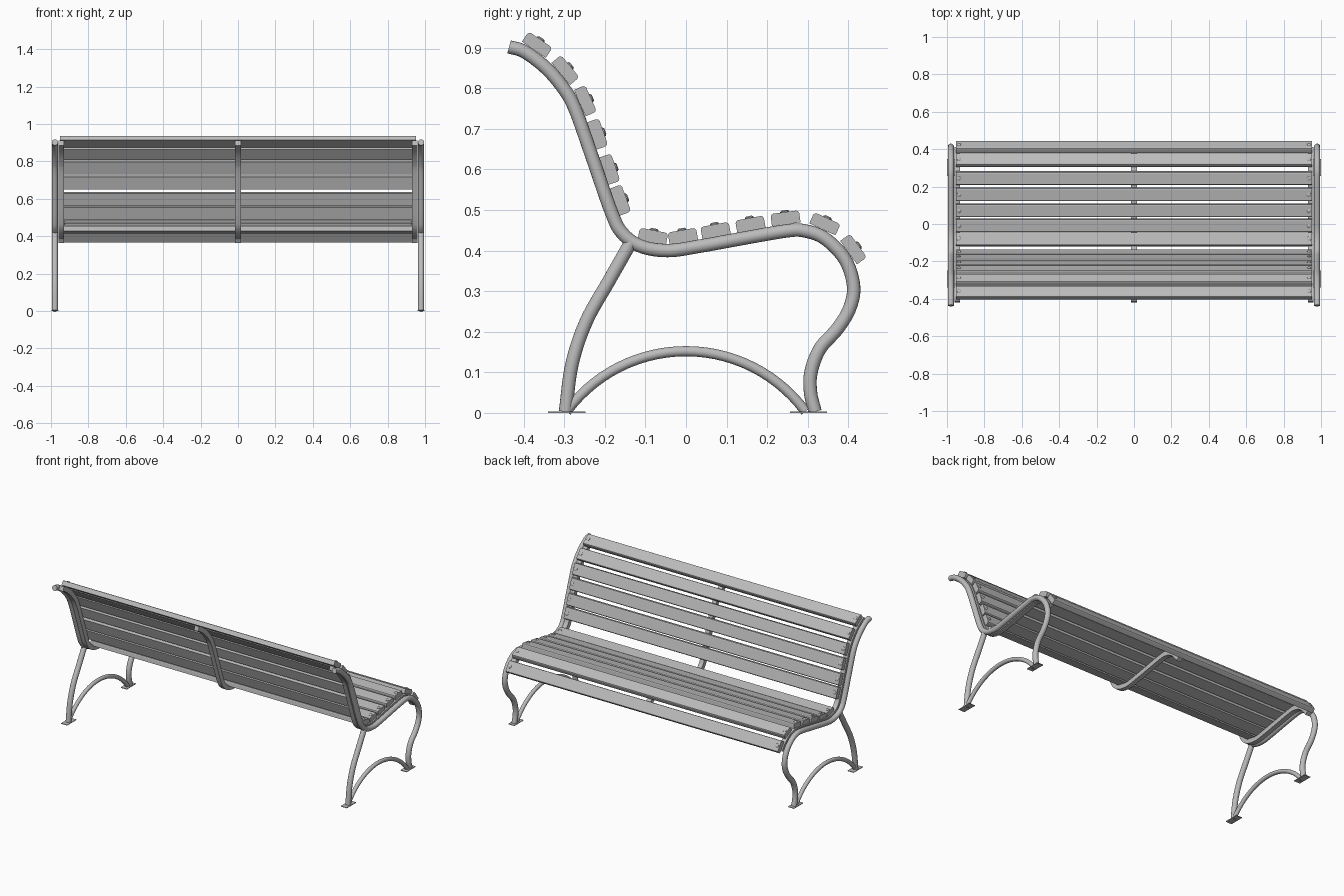
import bpy, bmesh, math
from mathutils import Vector

cube = bpy.data.objects.get("Cube")
if cube:
    bpy.data.objects.remove(cube)

grey = bpy.data.materials.new("galvanised grey")
grey.use_nodes = True
COLOUR = (0.5, 0.5, 0.5, 1)
grey.diffuse_color = COLOUR
grey.node_tree.nodes["Principled BSDF"].inputs["Base Color"].default_value = COLOUR

TUBE_R, TUBE_X, SLAT_X = 0.0165, 0.979, 0.953
SLAT_W, SLAT_T = 0.071, 0.030


def finish(name, bm, smooth=False):
    bmesh.ops.recalc_face_normals(bm, faces=bm.faces)
    mesh = bpy.data.meshes.new(name)
    bm.to_mesh(mesh)
    bm.free()
    mesh.materials.append(grey)
    ob = bpy.data.objects.new(name, mesh)
    bpy.context.collection.objects.link(ob)
    if smooth:
        bpy.ops.object.select_all(action='DESELECT')
        ob.select_set(True)
        bpy.context.view_layer.objects.active = ob
        bpy.ops.object.shade_smooth_by_angle(angle=math.radians(40))
    return ob


def loft(bm, rings):
    """Skin a list of closed rings and cap both ends."""
    rings = [[bm.verts.new(p) for p in ring] for ring in rings]
    n = len(rings[0])
    for a, b in zip(rings, rings[1:]):
        for i in range(n):
            j = (i + 1) % n
            bm.faces.new((a[i], a[j], b[j], b[i]))
    bm.faces.new(rings[0])
    bm.faces.new(rings[-1])


def spline(points, steps=7):
    """Smooth curve through side-profile points (y, z)."""
    p = [Vector(q) for q in points]
    p = [2 * p[0] - p[1]] + p + [2 * p[-1] - p[-2]]
    out = []
    for a, b, c, d in zip(p, p[1:], p[2:], p[3:]):
        for k in range(steps):
            t = k / steps
            out.append(0.5 * (2 * b + (c - a) * t + (2 * a - 5 * b + 4 * c - d) * t * t
                              + (3 * b - a - 3 * c + d) * t ** 3))
    return out + [p[-2]]


def frame(path, i):
    """Tangent and outward (seating side) normal at a path sample."""
    t = (path[min(i + 1, len(path) - 1)] - path[max(i - 1, 0)]).normalized()
    return t, Vector((-t.y, t.x))


def sweep(name, path, section, x, smooth):
    """Sweep a section of (sideways, outward) points along a side profile."""
    bm = bmesh.new()
    rings = []
    for i, p in enumerate(path):
        n = frame(path, i)[1]
        rings.append([(x + u, p.x + n.x * v, p.y + n.y * v) for u, v in section])
    loft(bm, rings)
    return finish(name, bm, smooth)


def circle(r, n=16):
    return [(r * math.cos(math.tau * i / n), r * math.sin(math.tau * i / n)) for i in range(n)]


def box(name, centre, size):
    bm = bmesh.new()
    bmesh.ops.create_cube(bm, size=1)
    for v in bm.verts:
        v.co = Vector(a * s + c for a, s, c in zip(v.co, size, centre))
    return finish(name, bm)


# Side profiles of the tubes
main = spline([(-0.436, 0.902), (-0.398, 0.89), (-0.345, 0.85), (-0.302, 0.8), (-0.273, 0.748),
               (-0.23, 0.627), (-0.184, 0.495), (-0.157, 0.443), (-0.112, 0.411), (-0.045, 0.4),
               (0.035, 0.411), (0.14, 0.43), (0.245, 0.448), (0.29, 0.449), (0.342, 0.43),
               (0.392, 0.378), (0.413, 0.312), (0.403, 0.257), (0.373, 0.207),
               (0.33, 0.158), (0.308, 0.1), (0.307, 0.05), (0.318, 0.003)])
rear = spline([(-0.136, 0.42), (-0.19, 0.325), (-0.246, 0.225), (-0.281, 0.12), (-0.297, 0.003)])
ARC_R, ARC_Z = 0.366, -0.214
arc = [Vector((ARC_R * math.sin(a), ARC_Z + ARC_R * math.cos(a)))
       for a in (math.radians(-53.5 + 107 * i / 28) for i in range(29))]

# End frames with foot plates
for side, sx in (("left", 1), ("right", -1)):
    x = sx * TUBE_X
    sweep(side + "_main_tube", main, circle(TUBE_R), x, True)
    sweep(side + "_rear_leg", rear, circle(TUBE_R), x, True)
    sweep(side + "_arched_brace", arc, circle(0.0125), x, True)
    for label, y in (("rear", -0.294), ("front", 0.302)):
        box(f"{side}_{label}_foot_plate", (x, y, 0.002), (0.042, 0.092, 0.004))

# Flat bars carrying the slats
bar_path = [p for i, p in enumerate(main) if i > 3 and (p.x < 0.3 or p.y > 0.365)]
bar = [(-0.015, -0.012), (0.015, -0.012), (0.015, TUBE_R), (-0.015, TUBE_R)]
for label, x in (("left", 0.946), ("middle", 0), ("right", -0.946)):
    sweep(label + "_support_bar", bar_path, bar, x, False)

# Slats with eased upper edges, each with a bolt at both ends
h, w, c = SLAT_T / 2, SLAT_W / 2, 0.007
slat = [(-w, -h), (w, -h), (w, h - c), (w - c / 3, h - c / 3), (w - c, h),
        (c - w, h), (c / 3 - w, h - c / 3), (-w, h - c)]
centres = [(-0.369, 0.904), (-0.303, 0.84), (-0.251, 0.768), (-0.219, 0.687), (-0.187, 0.601),
           (-0.16, 0.525), (-0.081, 0.438), (-0.007, 0.431), (0.074, 0.443), (0.16, 0.458),
           (0.246, 0.473), (0.335, 0.45), (0.409, 0.401)]
for k, q in enumerate(centres):
    q = Vector(q)
    i = min(range(len(main)), key=lambda j: (main[j] - q).length)
    t, n = frame(main, i)
    # Slide along the tangent to the exact spot, then rest on the bar
    base = main[i] + t * (q - main[i]).dot(t) + n * (TUBE_R + h)
    bm = bmesh.new()
    loft(bm, [[(x, *(base + t * u + n * v)) for u, v in slat] for x in (-SLAT_X, SLAT_X)])
    part = "back" if k < 6 else "seat"
    finish(f"{part}_slat_{k + 1}", bm)
    bm = bmesh.new()
    for x in (-0.936, 0.936):
        loft(bm, [[(x + a, *(base + t * b + n * v)) for a, b in circle(r, 12)]
                  for r, v in ((0.011, h - 0.002), (0.011, h + 0.002), (0.007, h + 0.005))])
    finish(f"{part}_bolts_{k + 1}", bm, True)
